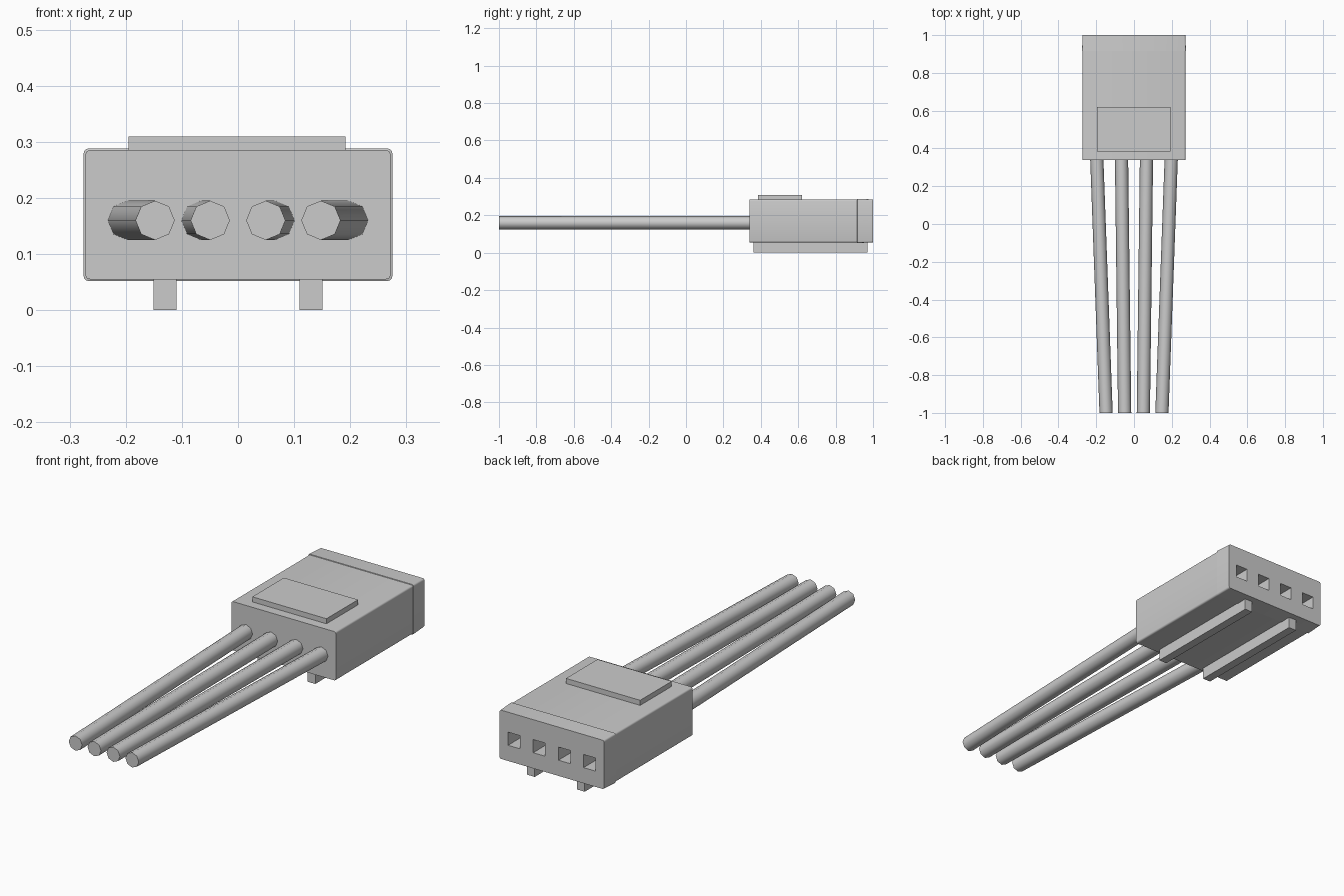
import bpy
import bmesh
from math import cos, sin, pi, radians
from mathutils import Vector

cube = bpy.data.objects.get("Cube")
if cube:
    bpy.data.objects.remove(cube, do_unlink=True)

GREY = (0.6, 0.6, 0.6, 1.0)
grey = bpy.data.materials.new("light_grey_plastic")
grey.use_nodes = True
grey.diffuse_color = GREY
grey.node_tree.nodes["Principled BSDF"].inputs["Base Color"].default_value = GREY

MID_Z = 0.17      # centre height of the housing
PIN_Z = 0.16      # height of wires and sockets
PIN_X = (-0.197, -0.066, 0.066, 0.197)


def finish(name, bm):
    bmesh.ops.recalc_face_normals(bm, faces=bm.faces)
    mesh = bpy.data.meshes.new(name)
    bm.to_mesh(mesh)
    bm.free()
    mesh.materials.append(grey)
    obj = bpy.data.objects.new(name, mesh)
    bpy.context.collection.objects.link(obj)
    return obj


def activate(obj):
    bpy.ops.object.select_all(action="DESELECT")
    obj.select_set(True)
    bpy.context.view_layer.objects.active = obj


def loft(name, rings):
    """Skin equal-sized rings of points and close both ends."""
    bm = bmesh.new()
    loops = [[bm.verts.new(p) for p in ring] for ring in rings]
    n = len(loops[0])
    for a, b in zip(loops, loops[1:]):
        for i in range(n):
            j = (i + 1) % n
            bm.faces.new((a[i], a[j], b[j], b[i]))
    bm.faces.new(loops[0])
    bm.faces.new(loops[-1])
    return finish(name, bm)


def box(name, x, y, z):
    bm = bmesh.new()
    bmesh.ops.create_cube(bm, size=1)
    for v in bm.verts:
        v.co = Vector(r[0] + (c + 0.5) * (r[1] - r[0]) for c, r in zip(v.co, (x, y, z)))
    return finish(name, bm)


def rounded_ring(y, w, h, r=0.008):
    """Rounded rectangle in the xz plane."""
    ring = []
    for k, (sx, sz) in enumerate(((1, 1), (-1, 1), (-1, -1), (1, -1))):
        for s in range(4):
            a = (k + s / 3) * pi / 2
            ring.append((sx * (w - r) + r * cos(a), y,
                         MID_Z + sz * (h - r) + r * sin(a)))
    return ring


# Housing: straight body, small step, then a slightly tapered rear collar
housing = loft("housing", [
    rounded_ring(0.34, 0.272, 0.115),
    rounded_ring(0.915, 0.272, 0.115),
    rounded_ring(0.916, 0.275, 0.118),
    rounded_ring(1.0, 0.272, 0.115),
])

# Square sockets cut into the rear face
for x in PIN_X:
    cutter = box("socket_cutter", (x - 0.031, x + 0.031), (0.7, 1.1),
                 (PIN_Z - 0.031, PIN_Z + 0.031))
    cutter.hide_render = True
    activate(housing)
    mod = housing.modifiers.new("socket", "BOOLEAN")
    mod.operation = "DIFFERENCE"
    mod.solver = "EXACT"
    mod.object = cutter
    bpy.ops.object.modifier_apply(modifier=mod.name)
    bpy.data.objects.remove(cutter, do_unlink=True)
activate(housing)
bpy.ops.object.shade_smooth_by_angle(angle=radians(35))

# Raised plate on top and two keying rails underneath
box("top_plate", (-0.195, 0.192), (0.385, 0.62), (0.27, 0.309))
for side, name in ((-1, "right_rail"), (1, "left_rail")):
    box(name, sorted((side * 0.11, side * 0.151)), (0.36, 0.97), (0, 0.07))

# Eight-sided wires converging towards the front
for i, x in enumerate(PIN_X):
    def circle(cx, y):
        return [(cx + 0.035 * cos(k * pi / 4), y, PIN_Z + 0.035 * sin(k * pi / 4))
                for k in range(8)]
    wire = loft(f"wire_{i + 1}", [circle(x * 0.75, -1.0), circle(x, 0.345)])
    activate(wire)
    bpy.ops.object.shade_smooth_by_angle(angle=radians(50))
